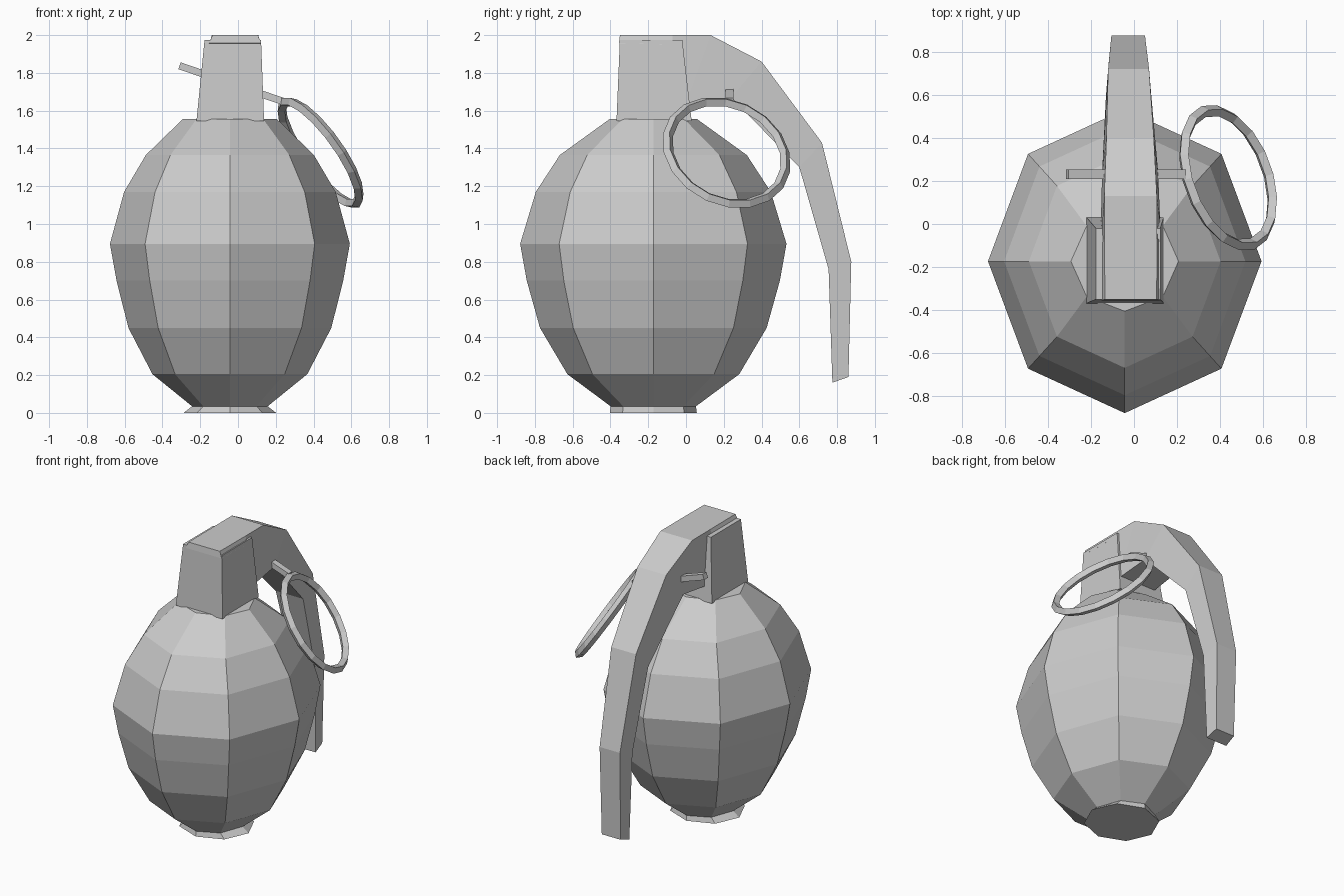
import bpy, bmesh
from math import cos, sin, pi
from mathutils import Vector

if "Cube" in bpy.data.objects:
    bpy.data.objects.remove(bpy.data.objects["Cube"])


def loft(name, rings, closed=False):
    """Skin equal-length point loops; cap the ends unless closed."""
    bm = bmesh.new()
    loops = [[bm.verts.new(p) for p in r] for r in rings]
    n = len(loops[0])
    pairs = list(zip(loops, loops[1:]))
    if closed:
        pairs.append((loops[-1], loops[0]))
    else:
        bm.faces.new(loops[0])
        bm.faces.new(loops[-1])
    for a, b in pairs:
        for i in range(n):
            j = (i + 1) % n
            bm.faces.new((a[i], a[j], b[j], b[i]))
    bmesh.ops.recalc_face_normals(bm, faces=bm.faces)
    mesh = bpy.data.meshes.new(name)
    bm.to_mesh(mesh)
    bm.free()
    ob = bpy.data.objects.new(name, mesh)
    bpy.context.collection.objects.link(ob)
    return ob


def octagon(rx, ry, z):
    return [(-0.043 + rx * cos(i * pi / 4), -0.173 + ry * sin(i * pi / 4), z)
            for i in range(8)]


def rect(x0, x1, y0, y1, z):
    return [(x0, y0, z), (x1, y0, z), (x1, y1, z), (x0, y1, z)]


# Eight-sided body: (x radius, y radius, height)
body = [(0.20, 0.226, 0.035), (0.41, 0.455, 0.205), (0.537, 0.60, 0.45),
        (0.60, 0.67, 0.70), (0.635, 0.705, 0.895), (0.56, 0.622, 1.17),
        (0.445, 0.495, 1.365), (0.25, 0.232, 1.555)]
loft("body", [octagon(*p) for p in body])

# Flared foot
loft("foot", [octagon(0.245, 0.23, 0), octagon(0.20, 0.226, 0.035)])

# Tapered neck
loft("neck", [rect(-0.22, 0.138, -0.368, 0.03, 1.545),
              rect(-0.177, 0.122, -0.35, -0.02, 1.975)])

# Safety lever: outer (y, z), inner (y, z), centre x, outer and inner half width
lever = [((-0.35, 2.0), (-0.355, 1.957), -0.015, 0.12, 0.138),
         ((-0.07, 2.0), (-0.075, 1.95), -0.015, 0.122, 0.138),
         ((0.13, 2.0), (0.0, 1.64), -0.016, 0.122, 0.138),
         ((0.40, 1.86), (0.24, 1.67), -0.018, 0.11, 0.13),
         ((0.72, 1.43), (0.60, 1.30), -0.025, 0.095, 0.105),
         ((0.875, 0.80), (0.755, 0.76), -0.027, 0.078, 0.09),
         ((0.86, 0.19), (0.775, 0.16), -0.027, 0.072, 0.08)]
loft("safety_lever", [[(c - wo, *o), (c + wo, *o), (c + wi, *i), (c - wi, *i)]
                      for o, i, c, wo, wi in lever])

# Slanted safety pin through the lever
loft("safety_pin", [[(x - 0.006, 0.21, z - 0.018), (x - 0.006, 0.252, z - 0.018),
                     (x + 0.006, 0.252, z + 0.018), (x + 0.006, 0.21, z + 0.018)]
                    for x, z in [(-0.31, 1.838), (0.235, 1.65)]])

# Tilted pull ring with a diamond cross-section
centre = Vector((0.437, 0.215, 1.378))
normal = Vector((0.777, 0.287, 0.559)).normalized()
u = normal.cross(Vector((0, 0, 1))).normalized()
v = normal.cross(u)
ring = []
for k in range(18):
    a = 2 * pi * k / 18
    out = u * cos(a) + v * sin(a)
    ring.append([centre + out * r + normal * h
                 for r, h in [(0.355, 0), (0.327, 0.028), (0.30, 0), (0.327, -0.028)]])
loft("pull_ring", ring, closed=True)
